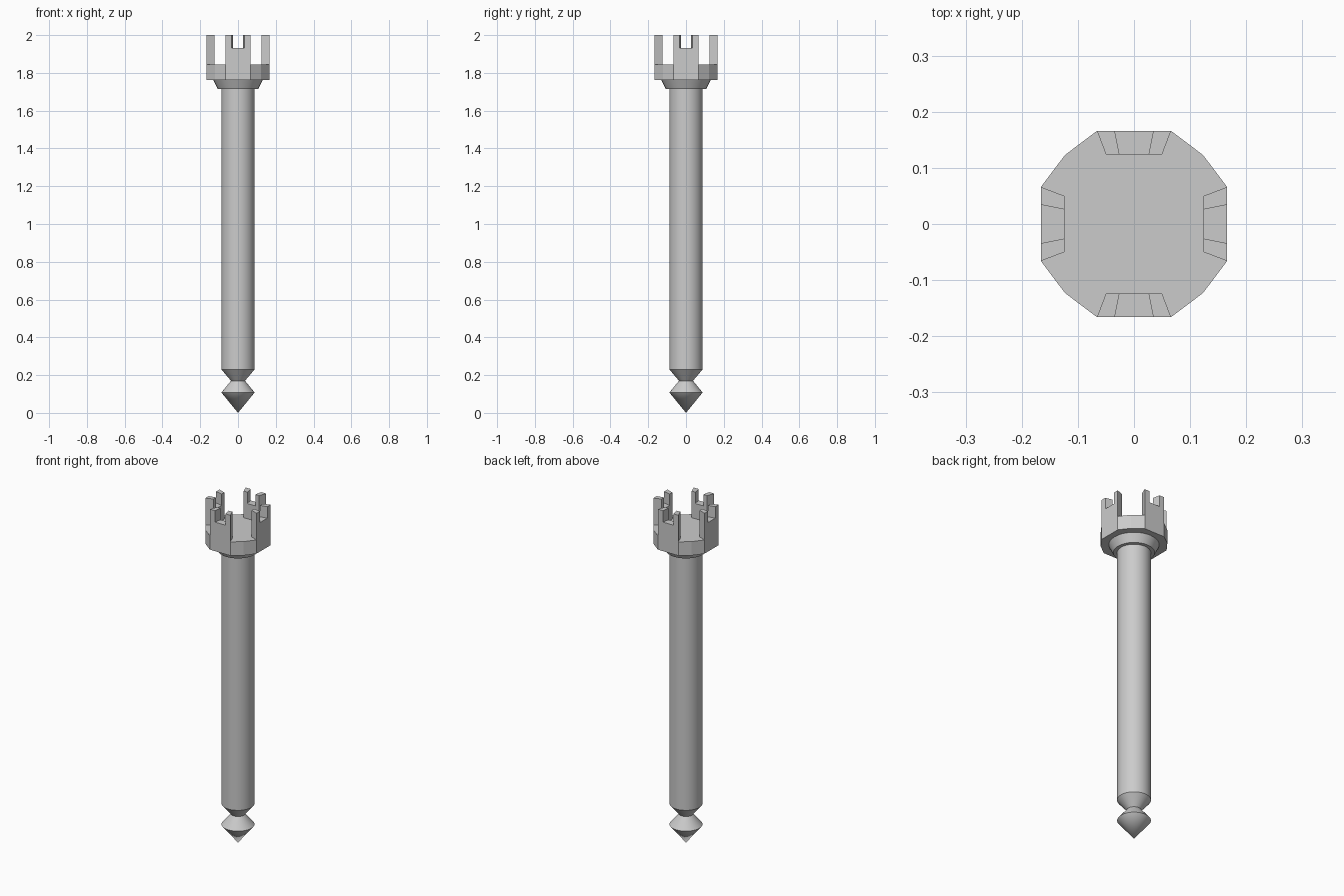
import bpy, bmesh, math

if "Cube" in bpy.data.objects:
    bpy.data.objects.remove(bpy.data.objects["Cube"])

gray = bpy.data.materials.new("plain grey")
gray.diffuse_color = (0.6, 0.6, 0.6, 1)
gray.use_nodes = True
gray.node_tree.nodes["Principled BSDF"].inputs["Base Color"].default_value = gray.diffuse_color


def finish(bm, name, smooth=False):
    bmesh.ops.recalc_face_normals(bm, faces=bm.faces)
    me = bpy.data.meshes.new(name)
    bm.to_mesh(me)
    bm.free()
    ob = bpy.data.objects.new(name, me)
    bpy.context.collection.objects.link(ob)
    me.materials.append(gray)
    if smooth:
        bpy.ops.object.select_all(action='DESELECT')
        ob.select_set(True)
        bpy.context.view_layer.objects.active = ob
        bpy.ops.object.shade_smooth_by_angle(angle=math.radians(25))
    return ob


def lathe(name, profile, n=32):
    """Revolve (radius, z) points around z, closing both ends."""
    bm = bmesh.new()
    rings = []
    for r, z in profile:
        if r == 0:
            rings.append([bm.verts.new((0, 0, z))] * n)
        else:
            rings.append([bm.verts.new((r * math.cos(2 * math.pi * i / n),
                                        r * math.sin(2 * math.pi * i / n), z)) for i in range(n)])
    for a, b in zip(rings, rings[1:]):
        for i in range(n):
            j = (i + 1) % n
            quad = list(dict.fromkeys((a[i], a[j], b[j], b[i])))
            bm.faces.new(quad)
    for (r, z), ring in ((profile[0], rings[0]), (profile[-1], rings[-1])):
        if r > 0:
            bm.faces.new(ring)
    return finish(bm, name, True)


def prism(bm, pts, z0, z1):
    """Upright prism over a plan outline."""
    lo = [bm.verts.new((x, y, z0)) for x, y in pts]
    hi = [bm.verts.new((x, y, z1)) for x, y in pts]
    bm.faces.new(lo)
    bm.faces.new(hi)
    for i in range(len(pts)):
        j = (i + 1) % len(pts)
        bm.faces.new((lo[i], lo[j], hi[j], hi[i]))


def turn(p, k):
    """Quarter turns in plan."""
    x, y = p
    for _ in range(k):
        x, y = -y, x
    return x, y


# shaft with grooved, pointed foot
lathe("shaft", [(0, 0), (0.088, 0.108), (0.037, 0.17), (0.088, 0.23), (0.088, 1.72)])

# flared collar under the platform
lathe("collar", [(0.108, 1.716), (0.132, 1.764)])

# platform: four flat sides with faceted corners
R = 0.166
bm = bmesh.new()
outline = [turn(p, k) for k in range(4) for p in ((R, -0.066), (R, 0.066), (0.123, 0.123))]
prism(bm, outline, 1.763, 1.844)
finish(bm, "platform")

# battlements: one notched tapering wall per side
I, NOTCH = 0.124, 1.933
for k, side in enumerate(("right", "back", "left", "front")):
    bm = bmesh.new()
    # outline along the wall face: (fraction of half width, z)
    face = [(-1, 1.844), (1, 1.844), (1, 2), (0.52, 2), (0.52, NOTCH),
            (-0.52, NOTCH), (-0.52, 2), (-1, 2)]
    outer = [bm.verts.new((*turn((R, f * 0.066), k), z)) for f, z in face]
    inner = [bm.verts.new((*turn((I, f * 0.050), k), z)) for f, z in face]
    bm.faces.new(outer)
    bm.faces.new(inner)
    for i in range(8):
        j = (i + 1) % 8
        bm.faces.new((outer[i], outer[j], inner[j], inner[i]))
    finish(bm, "battlement_" + side)
